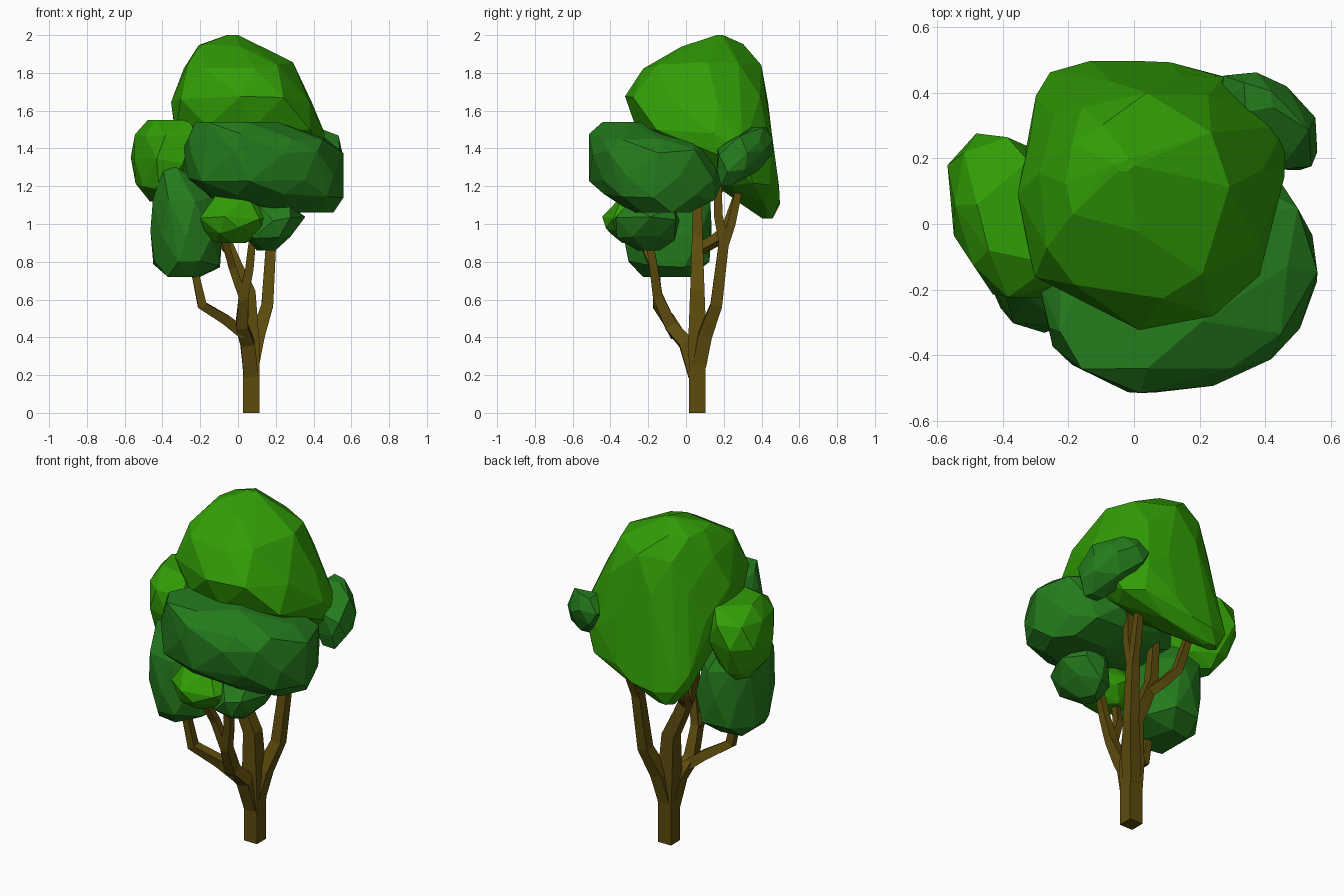
import bpy, bmesh, math, random
from mathutils import Vector

random.seed(4)


def material(name, rgb):
    m = bpy.data.materials.new(name)
    m.diffuse_color = (*rgb, 1)
    return m


LIGHT = material("light_leaves", (0.032, 0.34, 0.002))
DARK = material("dark_leaves", (0.018, 0.20, 0.012))
BARK = material("bark", (0.11, 0.072, 0.004))


def finish(bm, name, mat):
    bmesh.ops.recalc_face_normals(bm, faces=bm.faces)
    me = bpy.data.meshes.new(name)
    bm.to_mesh(me)
    bm.free()
    me.materials.append(mat)
    ob = bpy.data.objects.new(name, me)
    bpy.context.collection.objects.link(ob)


def foliage(name, mat, turn, sides, slices, box=0.0):
    """Faceted clump: hull around jittered ellipses (z, cx, cy, rx, ry)."""
    bm = bmesh.new()
    c, s = math.cos(math.radians(turn)), math.sin(math.radians(turn))
    for i, (z, cx, cy, rx, ry) in enumerate(slices):
        end = i in (0, len(slices) - 1)
        n = max(4, sides - 3) if end else sides
        for k in range(n):
            a = math.tau * (k + 0.5 * (i % 2) + random.uniform(-0.2, 0.2)) / n
            f = random.uniform(0.98, 1.05) * (1 + box * math.sin(2 * a) ** 2)
            u, v = rx * f * math.cos(a), ry * f * math.sin(a)
            dz = 0 if end else random.uniform(-0.02, 0.02)
            bm.verts.new((cx + u * c - v * s, cy + u * s + v * c, z + dz))
    bmesh.ops.remove_doubles(bm, verts=bm.verts, dist=0.02)
    bmesh.ops.convex_hull(bm, input=bm.verts)
    bmesh.ops.delete(bm, geom=[v for v in bm.verts if not v.link_faces], context='VERTS')
    bmesh.ops.dissolve_limit(bm, angle_limit=math.radians(6), verts=bm.verts, edges=bm.edges)
    finish(bm, name, mat)


def limb(name, path):
    """Square-section branch through (x, y, z, half_width) points."""
    bm = bmesh.new()
    pts = [Vector(p[:3]) for p in path]
    rings = []
    for i, p in enumerate(pts):
        t = (pts[min(i + 1, len(pts) - 1)] - pts[max(i - 1, 0)]).normalized()
        u = Vector((0, 1, 0)).cross(t).normalized()
        v = t.cross(u)
        r = path[i][3]
        rings.append([bm.verts.new(p + u * a * r + v * b * r)
                      for a, b in ((1, 1), (-1, 1), (-1, -1), (1, -1))])
    for lo, hi in zip(rings, rings[1:]):
        for k in range(4):
            bm.faces.new((lo[k], lo[(k + 1) % 4], hi[(k + 1) % 4], hi[k]))
    bm.faces.new(rings[0])
    bm.faces.new(rings[-1])
    finish(bm, name, BARK)


# Trunk and branches
limb("trunk", [(.07, .06, 0, .043), (.07, .06, .2, .043), (.065, .06, .38, .048),
               (.055, .06, .64, .038), (-.01, .06, .78, .033), (-.07, .06, .93, .028),
               (-.09, .06, 1.2, .022)])
limb("back_right_branch", [(.075, .07, .25, .036), (.105, .1, .41, .037), (.155, .16, .57, .031),
                           (.175, .2, .9, .027), (.18, .17, 1.05, .023), (.18, .17, 1.22, .02)])
limb("back_right_twig", [(.175, .2, .88, .022), (.19, .24, 1.0, .022), (.2, .28, 1.18, .018)])
limb("back_left_branch", [(-.05, .06, .86, .025), (-.09, .15, .91, .025),
                          (-.13, .21, .97, .023), (-.16, .28, 1.18, .018)])
limb("front_branch", [(.068, .05, .2, .038), (.05, .0, .37, .038), (.02, -.08, .46, .032),
                      (.03, -.15, .62, .026), (.06, -.17, .76, .022), (.08, -.2, .95, .018)])
limb("front_twig", [(.03, -.15, .6, .022), (-.03, -.17, .77, .02), (-.08, -.25, .95, .017)])
limb("left_branch", [(.03, -.05, .42, .03), (-.06, -.09, .49, .027), (-.19, -.15, .57, .024),
                     (-.24, -.16, .8, .018)])

# Large leaf clumps
foliage("crown", LIGHT, 0, 9, [
    (1.03, -.17, .43, .05, .03), (1.11, -.08, .39, .21, .11), (1.22, .03, .34, .34, .15),
    (1.37, .09, .25, .38, .22), (1.50, .05, .1, .41, .36), (1.66, .03, .06, .37, .38),
    (1.84, .0, .08, .28, .31), (1.94, -.05, .14, .16, .17), (2.0, -.03, .18, .03, .02)], .03)
foliage("front_leaves", DARK, 12, 10, [
    (1.06, .30, -.12, .2, .15), (1.14, .19, -.14, .35, .29), (1.24, .14, -.155, .42, .33),
    (1.38, .13, -.17, .41, .33), (1.46, .10, -.2, .36, .29), (1.54, -.01, -.3, .22, .15)], .07)
foliage("left_leaves", LIGHT, 17, 8, [
    (1.12, -.41, .05, .05, .09), (1.2, -.40, .02, .13, .19), (1.34, -.39, .02, .17, .26),
    (1.47, -.37, .02, .16, .25), (1.55, -.34, .02, .13, .17)], .03)
foliage("lower_left_leaves", DARK, 0, 8, [
    (.72, -.3, -.1, .1, .14), (.79, -.27, -.09, .18, .22), (.95, -.27, -.09, .19, .23),
    (1.13, -.29, -.09, .17, .22), (1.3, -.34, -.1, .08, .12)], .03)

# Small leaf clumps
foliage("lower_front_leaves", LIGHT, 0, 7, [
    (.9, -.04, -.26, .08, .08), (.97, -.02, -.27, .16, .15), (1.04, -.03, -.27, .19, .17),
    (1.15, -.03, -.28, .1, .1)])
foliage("lower_right_leaves", DARK, 0, 7, [
    (.86, .15, -.2, .05, .06), (.92, .17, -.22, .12, .16), (1.02, .2, -.21, .16, .18),
    (1.1, .2, -.19, .12, .15)])
foliage("back_right_leaves", DARK, -40, 7, [
    (1.2, .46, .21, .05, .04), (1.28, .44, .27, .13, .10), (1.38, .41, .31, .18, .12),
    (1.45, .39, .34, .16, .10), (1.51, .37, .38, .06, .05)])
